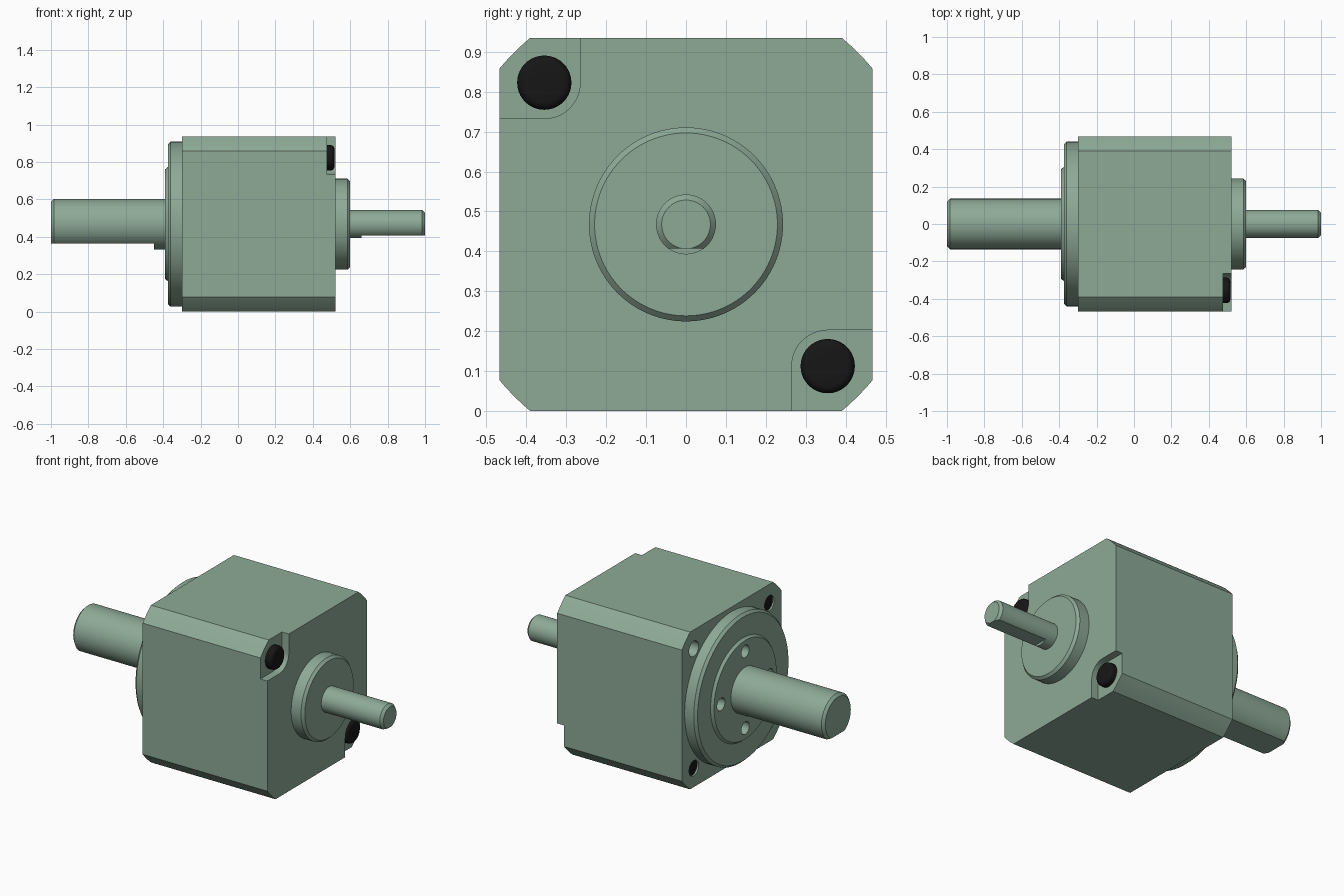
import bpy, bmesh, math

if "Cube" in bpy.data.objects:
    bpy.data.objects.remove(bpy.data.objects["Cube"])

CZ = 0.4675          # height of the motor axis
H = 0.4675           # half width of the square housing


def material(name, rgb):
    m = bpy.data.materials.new(name)
    m.diffuse_color = (*rgb, 1)
    m.use_nodes = True
    m.node_tree.nodes["Principled BSDF"].inputs["Base Color"].default_value = m.diffuse_color
    return m


GREEN = material("green_metal", (0.27, 0.40, 0.31))
BLACK = material("black_steel", (0.008, 0.008, 0.008))


def finish(name, bm, mat):
    bmesh.ops.recalc_face_normals(bm, faces=bm.faces)
    me = bpy.data.meshes.new(name)
    bm.to_mesh(me)
    bm.free()
    me.materials.append(mat)
    ob = bpy.data.objects.new(name, me)
    bpy.context.collection.objects.link(ob)
    return ob


def loft(name, rings, mat=GREEN):
    """Closed solid from matching rings of points."""
    bm = bmesh.new()
    vs = [[bm.verts.new(p) for p in r] for r in rings]
    n = len(vs[0])
    for a, b in zip(vs, vs[1:]):
        for i in range(n):
            j = (i + 1) % n
            bm.faces.new((a[i], a[j], b[j], b[i]))
    bm.faces.new(vs[0])
    bm.faces.new(vs[-1])
    return finish(name, bm, mat)


def turned(name, profile, y=0, z=0, mat=GREEN, n=64):
    """Lathe (x, radius) pairs about an axis parallel to x."""
    ang = [2 * math.pi * i / n for i in range(n)]
    return loft(name, [[(x, y + r * math.cos(a), CZ + z + r * math.sin(a)) for a in ang]
                       for x, r in profile], mat)


def prism(name, pts, x0, x1):
    """Extrude (y, z) points, measured from the axis, along x."""
    return loft(name, [[(x, y, CZ + z) for y, z in pts] for x in (x0, x1)])


def cut(ob, cutters):
    for c in cutters:
        c.hide_render = True
        m = ob.modifiers.new("cut", 'BOOLEAN')
        m.operation = 'DIFFERENCE'
        m.solver = 'EXACT'
        m.object = c
        bpy.context.view_layer.objects.active = ob
        bpy.ops.object.modifier_apply(modifier=m.name)
        bpy.data.objects.remove(c, do_unlink=True)


def arc(cy, cz, r, a0, a1, n):
    return [(cy + r * math.cos(a0 + (a1 - a0) * i / n), cz + r * math.sin(a0 + (a1 - a0) * i / n))
            for i in range(n + 1)]


# Housing: square with corners turned to a large radius
R = math.hypot(H, 0.39)
a = math.atan2(0.39, H)
outline = []
for k in range(4):
    q = k * math.pi / 2
    outline += arc(0, 0, R, q + a, q + math.pi / 2 - a, 6)
housing = prism("housing", outline, -0.30, 0.52)

# Rounded screw pockets on two opposite corners, and four mounting holes
P = 0.355
pocket = [(-0.6, 0.6), (-0.6, P - 0.09)] + arc(-P, P, 0.09, -math.pi / 2, 0, 12) + [(-P + 0.09, 0.6)]
cutters = [prism("pocket_cutter", [(s * y, s * z) for y, z in pocket], 0.475, 0.6) for s in (1, -1)]
for sy in (1, -1):
    for sz in (1, -1):
        cutters.append(turned("hole_cutter", [(-0.4, 0.045), (-0.15, 0.045)], sy * P, sz * P, n=32))
cut(housing, cutters)

# Black housing screws: round heads in the pockets, tips in the mounting holes
screws = []
for i, s in enumerate((1, -1)):
    head = [(0.47, 0.068)] + [(0.495 + x, 0.048 + r) for r, x in arc(0, 0, 0.02, 0, math.pi / 2, 6)]
    screws.append(turned(f"screw_head_{i + 1}", head, -s * P, s * P, BLACK, 40))
    screws.append(turned(f"screw_tip_{i + 1}", [(-0.29, 0.0445), (-0.15, 0.0445)], -s * P, s * P, BLACK, 32))

# Front flange with raised disc and four small holes
flange = turned("flange", [(-0.30, 0.441), (-0.36, 0.441), (-0.375, 0.427)], n=96)
disc = turned("flange_disc", [(-0.37, 0.305), (-0.375, 0.305), (-0.39, 0.293)], n=96)
for ob, in ((flange,), (disc,)):
    cut(ob, [turned("pin_cutter", [(-0.5, 0.037), (-0.325, 0.037)],
                    0.228 * math.cos(k * math.pi / 2), 0.228 * math.sin(k * math.pi / 2), n=32)
             for k in range(4)])

# Rear boss
boss = turned("rear_boss", [(0.52, 0.243), (0.585, 0.243), (0.60, 0.229)], n=96)

# Output and rear shafts, each with a flat on the underside
shaft = turned("output_shaft", [(-0.385, 0.135), (-0.985, 0.135), (-1.0, 0.12)])
cut(shaft, [prism("flat_cutter", [(-0.3, -0.103), (0.3, -0.103), (0.3, -0.3), (-0.3, -0.3)], -1.1, -0.45)])
rear = turned("rear_shaft", [(0.595, 0.075), (0.985, 0.075), (1.0, 0.061)])
cut(rear, [prism("flat_cutter", [(-0.3, -0.06), (0.3, -0.06), (0.3, -0.3), (-0.3, -0.3)], 0.66, 1.1)])

# Smooth shading with crisp edges
for ob in [housing, flange, disc, boss, shaft, rear] + screws:
    bpy.ops.object.select_all(action='DESELECT')
    ob.select_set(True)
    bpy.context.view_layer.objects.active = ob
    bpy.ops.object.shade_smooth_by_angle(angle=math.radians(30))
